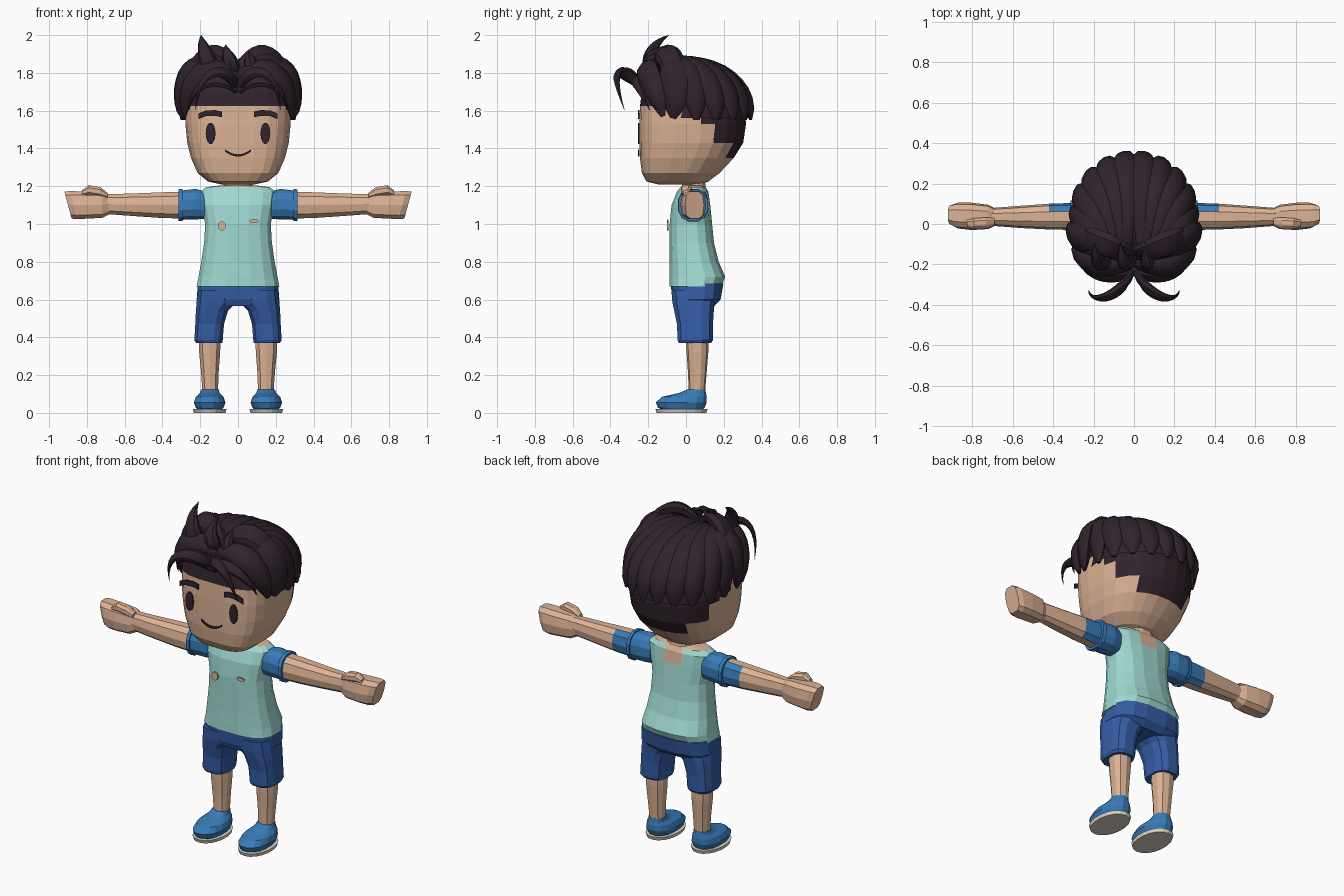
import bpy, bmesh, math
from mathutils import Vector


def material(name, rgb):
    m = bpy.data.materials.new(name)
    m.diffuse_color = (*rgb, 1)
    return m


SKIN = material("skin", (0.72, 0.45, 0.30))
HAIR = material("dark_hair", (0.030, 0.017, 0.026))
SHIRT = material("mint_shirt", (0.35, 0.70, 0.64))
SHORTS = material("navy_shorts", (0.035, 0.11, 0.38))
BLUE = material("bright_blue", (0.04, 0.20, 0.48))
SOLE = material("cream_sole", (0.70, 0.66, 0.56))


def finish(bm, name, mats, mirror=False, smooth=False, rule=None):
    bmesh.ops.recalc_face_normals(bm, faces=bm.faces[:])
    if rule:
        for f in bm.faces:
            f.material_index = rule(f.calc_center_median())
    me = bpy.data.meshes.new(name)
    bm.to_mesh(me)
    bm.free()
    for m in mats:
        me.materials.append(m)
    ob = bpy.data.objects.new(name, me)
    bpy.context.collection.objects.link(ob)
    if mirror:
        ob.modifiers.new("mirror", 'MIRROR').use_clip = False
    if smooth:
        bpy.ops.object.select_all(action='DESELECT')
        ob.select_set(True)
        bpy.context.view_layer.objects.active = ob
        bpy.ops.object.shade_smooth_by_angle(angle=math.radians(40))
    return ob


def skin_rings(bm, rings):
    vs = [[bm.verts.new(p) for p in r] for r in rings]
    n = len(vs[0])
    for a, b in zip(vs, vs[1:]):
        for i in range(n):
            j = (i + 1) % n
            bm.faces.new((a[i], a[j], b[j], b[i]))
    bm.faces.new(vs[0])
    bm.faces.new(vs[-1])


def loft(name, rings, mats, n=16, ef=2.4, eb=2.4, axis='z', **kw):
    """Rings are (position on axis, centre, half width, front y, back y)."""
    bm = bmesh.new()
    out = []
    for s, c, r, yf, yb in rings:
        ring = []
        for i in range(n):
            a = 2 * math.pi * (i + 0.5) / n
            ca, sa = math.cos(a), math.sin(a)
            e = 2 / (eb if sa > 0 else ef)
            u = c + r * math.copysign(abs(ca) ** e, ca)
            y = (yf + yb) / 2 + (yb - yf) / 2 * math.copysign(abs(sa) ** e, sa)
            ring.append((u, y, s) if axis == 'z' else (s, y, u))
        out.append(ring)
    skin_rings(bm, out)
    return finish(bm, name, mats, **kw)


def lock(name, ctrl, w, t, centre=(0, 0.06, 1.55), blunt=True, mirror=True, steps=12, n=8):
    """Tapered flattened hair lock along a cubic curve."""
    p = [Vector(c) for c in ctrl]
    bm = bmesh.new()
    rings = []
    for k in range(steps + 1):
        s = k / steps
        q = 1 - s
        pos = p[0]*q**3 + p[1]*3*q*q*s + p[2]*3*q*s*s + p[3]*s**3
        tan = ((p[1]-p[0])*q*q + (p[2]-p[1])*2*q*s + (p[3]-p[2])*s*s).normalized()
        side = tan.cross(pos - Vector(centre)).normalized()
        nor = side.cross(tan)
        if blunt:
            f = min(1, 0.45 + 1.2*s) * math.sqrt(max(0.05, 1 - s**6))
        else:
            f = min(1, 0.6 + 1.5*s) * max(0.02, 1 - s**2)
        rings.append([pos + side*w*f*math.cos(2*math.pi*i/n) + nor*t*f*math.sin(2*math.pi*i/n)
                      for i in range(n)])
    skin_rings(bm, rings)
    return finish(bm, name, [HAIR], mirror=mirror, smooth=True)


def plate(name, outline, y, mat, mirror=False):
    """Thin flat plate facing the front, from an (x, z) outline."""
    bm = bmesh.new()
    skin_rings(bm, [[(x, y + d, z) for x, z in outline] for d in (0, 0.008)])
    return finish(bm, name, [mat], mirror=mirror)


def oval(x, z, rx, rz, n=14):
    return [(x + rx*math.cos(2*math.pi*i/n), z + rz*math.sin(2*math.pi*i/n)) for i in range(n)]


# Head, with hairline and undercut as coloured faces
def head_rule(c):
    return int(c.z > 1.62 or (c.y > 0.02 and c.z > 1.5)
               or (c.y > 0.12 and c.z > 1.43) or (c.y > 0.22 and c.z > 1.37))


loft("head", [(1.21, 0, 0.09, -0.15, 0.08), (1.225, 0, 0.16, -0.21, 0.12),
              (1.27, 0, 0.215, -0.235, 0.18), (1.35, 0, 0.25, -0.245, 0.255),
              (1.43, 0, 0.27, -0.247, 0.305), (1.53, 0, 0.28, -0.248, 0.32),
              (1.625, 0, 0.28, -0.245, 0.31), (1.70, 0, 0.265, -0.235, 0.28),
              (1.80, 0, 0.18, -0.17, 0.18)],
     [SKIN, HAIR], n=24, ef=3.6, eb=2.2, rule=head_rule)
loft("neck", [(1.14, 0, 0.085, -0.025, 0.11), (1.26, 0, 0.075, -0.02, 0.10)], [SKIN], n=12)

# Face
plate("eye", oval(0.145, 1.48, 0.026, 0.057), -0.254, HAIR, True)
brow = [(0.085, 0.0), (0.12, 0.008), (0.17, 0.006), (0.21, -0.01)]
plate("eyebrow", [(x, 1.565 + d) for x, d in brow] + [(x, 1.595 + d) for x, d in brow[::-1]],
      -0.254, HAIR, True)
arc = [(-0.068 + 0.017*i, 1.357 + 0.026*((i - 4)/4)**2) for i in range(9)]
plate("mouth", arc + [(x, z + 0.012) for x, z in arc[::-1]], -0.254, HAIR)

# Hair cap, open over the face
bm = bmesh.new()
bmesh.ops.create_uvsphere(bm, u_segments=28, v_segments=16, radius=1)
for v in bm.verts:
    v.co = (v.co.x*0.295, 0.06 + v.co.y*0.285, 1.56 + v.co.z*0.295)
drop = [f for f in bm.faces if f.calc_center_median().z < 1.55
        or (f.calc_center_median().y < -0.08 and f.calc_center_median().z < 1.66)]
bmesh.ops.delete(bm, geom=drop, context='FACES')
finish(bm, "hair_cap", [HAIR], smooth=True)

# Swept back locks from crown to rim
for i, deg in enumerate((9, 28, 48, 69, 91)):
    a = math.radians(deg)
    sx, sy = 0.03 + 0.13*deg/91, -0.11
    ex, ey = 0.295*math.sin(a), 0.06 + 0.285*math.cos(a)
    lock(f"back_lock_{i + 1}",
         [(sx, sy, 1.85), (sx + (ex - sx)*0.4, sy + (ey - sy)*0.4, 1.90),
          (ex*1.06, ey*1.05, 1.79), (ex, ey, 1.55)], 0.068, 0.035)

# Front and side locks
lock("side_lock", [(0.10, -0.10, 1.87), (0.30, -0.08, 1.90), (0.32, -0.04, 1.72), (0.29, -0.07, 1.56)],
     0.075, 0.035)
lock("crown_lock", [(0.0, -0.14, 1.80), (0.08, -0.13, 1.95), (0.22, -0.09, 1.94), (0.28, -0.02, 1.72)],
     0.07, 0.04)
lock("upper_fringe", [(0.0, -0.19, 1.78), (0.10, -0.24, 1.88), (0.29, -0.21, 1.84), (0.285, -0.12, 1.57)],
     0.065, 0.035)
lock("lower_fringe", [(0.0, -0.23, 1.71), (0.08, -0.27, 1.80), (0.24, -0.28, 1.77), (0.26, -0.19, 1.60)],
     0.045, 0.03, blunt=False)
lock("curl", [(0.0, -0.21, 1.71), (0.05, -0.36, 1.85), (0.21, -0.41, 1.85), (0.225, -0.325, 1.60)],
     0.04, 0.025, blunt=False)

# Upright tufts
for i, (bx, tx, tz, w) in enumerate(((-0.15, -0.195, 2.0, 0.055), (-0.03, -0.065, 1.95, 0.05),
                                     (0.075, 0.055, 1.92, 0.045))):
    lock(f"tuft_{i + 1}", [(bx, -0.16, 1.78), (bx, -0.22, 1.86), (tx, -0.19, tz - 0.05), (tx, -0.09, tz)],
         w, 0.045, centre=(bx, 1, 1.85), blunt=False, mirror=False)

# Shirt with a skin neckline
loft("shirt", [(0.67, 0, 0.222, -0.09, 0.19), (0.72, 0, 0.212, -0.09, 0.21),
               (0.80, 0, 0.197, -0.088, 0.175), (0.90, 0, 0.182, -0.088, 0.15),
               (1.0, 0, 0.176, -0.088, 0.14), (1.10, 0, 0.195, -0.078, 0.13),
               (1.17, 0, 0.205, -0.05, 0.12), (1.195, 0, 0.17, -0.03, 0.105),
               (1.205, 0, 0.09, -0.02, 0.09)],
     [SHIRT, SKIN], n=16, ef=2.8, eb=2.6,
     rule=lambda c: int(c.z > 1.198 or (c.z > 1.12 and c.y > 0.08 and abs(c.x) < 0.07)))
plate("round_button", oval(-0.085, 0.99, 0.021, 0.025, 10), -0.10, SKIN)
plate("flat_button", oval(0.085, 1.015, 0.026, 0.01, 10), -0.10, SKIN)

# Sleeves, arms and hands
loft("sleeve", [(0.17, 1.10, 0.075, -0.03, 0.10), (0.225, 1.105, 0.083, -0.04, 0.115),
                (0.295, 1.10, 0.08, -0.037, 0.112)], [BLUE], n=12, axis='x', mirror=True)
loft("sleeve_cuff", [(0.293, 1.10, 0.088, -0.045, 0.12), (0.314, 1.10, 0.086, -0.043, 0.118)],
     [BLUE], n=12, axis='x', mirror=True)
loft("arm", [(0.28, 1.10, 0.075, -0.03, 0.105), (0.42, 1.10, 0.07, -0.027, 0.1),
             (0.56, 1.102, 0.062, -0.02, 0.09), (0.69, 1.105, 0.055, -0.01, 0.08),
             (0.74, 1.105, 0.06, -0.012, 0.085)],
     [SKIN, BLUE], n=10, axis='x', mirror=True, rule=lambda c: int(c.x < 0.42 and c.y > 0.06))
hand = loft("hand", [(0.67, 1.10, 0.045, 0.0, 0.07), (0.72, 1.10, 0.07, -0.025, 0.095),
                     (0.80, 1.10, 0.074, -0.03, 0.105), (0.87, 1.10, 0.077, -0.022, 0.105),
                     (0.90, 1.10, 0.074, -0.005, 0.095)],
            [SKIN], n=10, ef=3, eb=3, axis='x', mirror=True)
for v in hand.data.vertices:  # slanted knuckles
    if v.co.x > 0.86:
        v.co.x += (v.co.z - 1.10) * 0.27
loft("thumb", [(0.69, 1.15, 0.015, -0.01, 0.03), (0.73, 1.17, 0.027, -0.025, 0.035),
               (0.79, 1.18, 0.027, -0.027, 0.03), (0.825, 1.165, 0.015, -0.015, 0.02)],
     [SKIN], n=8, axis='x', mirror=True)

# Shorts
loft("shorts_hips", [(0.565, 0, 0.20, -0.06, 0.15), (0.60, 0, 0.222, -0.075, 0.185),
                     (0.685, 0, 0.215, -0.083, 0.20)], [SHORTS], n=16, ef=2.8, eb=2.8)
loft("shorts_leg", [(0.37, 0.152, 0.072, -0.04, 0.135), (0.385, 0.156, 0.077, -0.047, 0.145),
                    (0.47, 0.15, 0.078, -0.05, 0.145), (0.54, 0.138, 0.087, -0.065, 0.15),
                    (0.585, 0.115, 0.107, -0.075, 0.155), (0.65, 0.11, 0.105, -0.08, 0.16)],
     [SHORTS], n=12, ef=2.8, eb=2.8, mirror=True)

# Legs and shoes
loft("leg", [(0.10, 0.147, 0.042, 0.015, 0.1), (0.22, 0.149, 0.049, 0.01, 0.11),
             (0.32, 0.15, 0.058, 0.003, 0.118), (0.40, 0.15, 0.06, 0.0, 0.12)],
     [SKIN], n=10, mirror=True)
loft("shoe", [(0.025, 0.15, 0.074, -0.15, 0.1), (0.055, 0.15, 0.085, -0.162, 0.112),
              (0.085, 0.15, 0.075, -0.13, 0.112), (0.105, 0.15, 0.054, -0.04, 0.107),
              (0.125, 0.148, 0.047, 0.008, 0.103)], [BLUE], n=16, ef=2.2, eb=2.2, mirror=True)
loft("sole", [(0.0, 0.15, 0.085, -0.155, 0.108), (0.02, 0.15, 0.09, -0.162, 0.114)],
     [SOLE], n=18, ef=2.1, eb=2.1, mirror=True)
loft("shoe_base", [(0.015, 0.15, 0.065, -0.13, 0.09), (0.03, 0.15, 0.074, -0.15, 0.1)],
     [BLUE], n=16, mirror=True)
